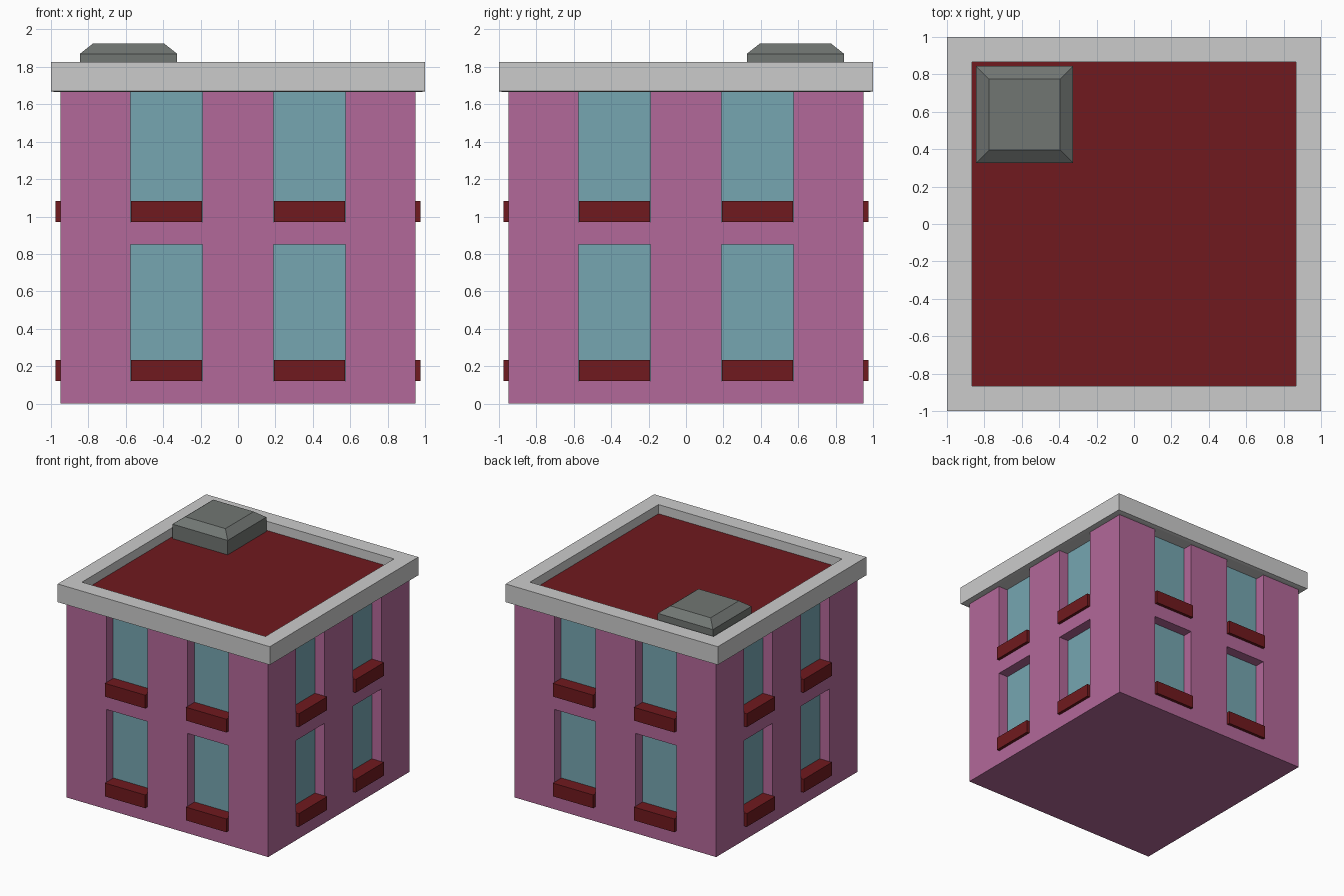
import bpy, bmesh
from mathutils import Matrix, Vector
from math import radians

if "Cube" in bpy.data.objects:
    bpy.data.objects.remove(bpy.data.objects["Cube"])


def material(name, rgb):
    m = bpy.data.materials.new(name)
    m.diffuse_color = (*rgb, 1)
    m.use_nodes = True
    m.node_tree.nodes["Principled BSDF"].inputs["Base Color"].default_value = m.diffuse_color
    return m


PINK = material("pink_wall", (0.45, 0.14, 0.32))
GLASS = material("blue_glass", (0.18, 0.38, 0.44))
RED = material("dark_red", (0.16, 0.01, 0.013))
DARK = material("dark_grey", (0.165, 0.18, 0.17))
W, IN = 0.95, 0.86          # wall face and glass plane distance from centre
XS = [-W, -0.575, -0.19, 0.19, 0.575, W]
ZS = [0, 0.12, 0.85, 0.97, 1.67]


def finish(bm, name, mat=None):
    bmesh.ops.remove_doubles(bm, verts=bm.verts, dist=1e-4)
    me = bpy.data.meshes.new(name)
    bm.to_mesh(me)
    bm.free()
    ob = bpy.data.objects.new(name, me)
    bpy.context.collection.objects.link(ob)
    if mat:
        me.materials.append(mat)
    return ob


def face(bm, pts):
    return bm.faces.new([bm.verts.new(p) for p in pts])


def box(bm, lo, hi, rot=Matrix.Identity(4)):
    lo, hi = Vector(lo), Vector(hi)
    mat = rot @ Matrix.Translation((lo + hi) / 2) @ Matrix.Diagonal((*(hi - lo), 1))
    bmesh.ops.create_cube(bm, size=1, matrix=mat)


def square_loft(bm, profile, centre=(0, 0), closed=False):
    """Stack of square rings given as (half width, z)."""
    cx, cy = centre
    rings = [[bm.verts.new((cx + sx * h, cy + sy * h, z))
              for sx, sy in ((-1, -1), (1, -1), (1, 1), (-1, 1))] for h, z in profile]
    pairs = list(zip(rings, rings[1:])) + ([(rings[-1], rings[0])] if closed else [])
    for a, b in pairs:
        for i in range(4):
            j = (i + 1) % 4
            bm.faces.new((a[i], a[j], b[j], b[i]))
    if not closed:
        bm.faces.new(rings[0][::-1])
        bm.faces.new(rings[-1])


# walls with recessed window openings, glass and sills, four equal sides
walls, glass, sills = bmesh.new(), bmesh.new(), bmesh.new()
for k in range(4):
    rot = Matrix.Rotation(radians(90 * k), 4, 'Z')

    def quad(bm, *pts):
        face(bm, [rot @ Vector(p) for p in pts])

    for i in range(5):
        for j in range(4):
            x0, x1, z0, z1 = XS[i], XS[i + 1], ZS[j], ZS[j + 1]
            if not (i % 2 and j % 2):
                quad(walls, (x0, -W, z0), (x1, -W, z0), (x1, -W, z1), (x0, -W, z1))
                continue
            quad(glass, (x0, -IN, z0), (x1, -IN, z0), (x1, -IN, z1), (x0, -IN, z1))
            # reveals
            quad(walls, (x0, -W, z0), (x0, -W, z1), (x0, -IN, z1), (x0, -IN, z0))
            quad(walls, (x1, -W, z1), (x1, -W, z0), (x1, -IN, z0), (x1, -IN, z1))
            quad(walls, (x0, -W, z1), (x1, -W, z1), (x1, -IN, z1), (x0, -IN, z1))
            quad(walls, (x1, -W, z0), (x0, -W, z0), (x0, -IN, z0), (x1, -IN, z0))
            box(sills, (x0 + 0.003, -0.975, z0), (x1 - 0.003, -IN, z0 + 0.113), rot)
face(walls, [(-W, -W, 0), (-W, W, 0), (W, W, 0), (W, -W, 0)])   # underside
bmesh.ops.remove_doubles(walls, verts=walls.verts, dist=1e-4)
bmesh.ops.dissolve_limit(walls, angle_limit=0.01, verts=walls.verts, edges=walls.edges)
finish(walls, "walls", PINK)
finish(glass, "window_glass", GLASS)
finish(sills, "window_sills", RED)

# parapet ring with slightly stepped underside
bm = bmesh.new()
square_loft(bm, [(0.865, 1.665), (0.975, 1.665), (1, 1.67), (1, 1.825), (0.865, 1.825)],
            closed=True)
bmesh.ops.recalc_face_normals(bm, faces=bm.faces)
finish(bm, "parapet")

# flat roof deck
bm = bmesh.new()
h = 0.866
face(bm, [(-h, -h, 1.747), (h, -h, 1.747), (h, h, 1.747), (-h, h, 1.747)])
finish(bm, "roof_deck", RED)

# roof hatch with sloped edges
bm = bmesh.new()
square_loft(bm, [(0.26, 1.747), (0.26, 1.87), (0.19, 1.925)], centre=(-0.585, 0.585))
finish(bm, "roof_hatch", DARK)
